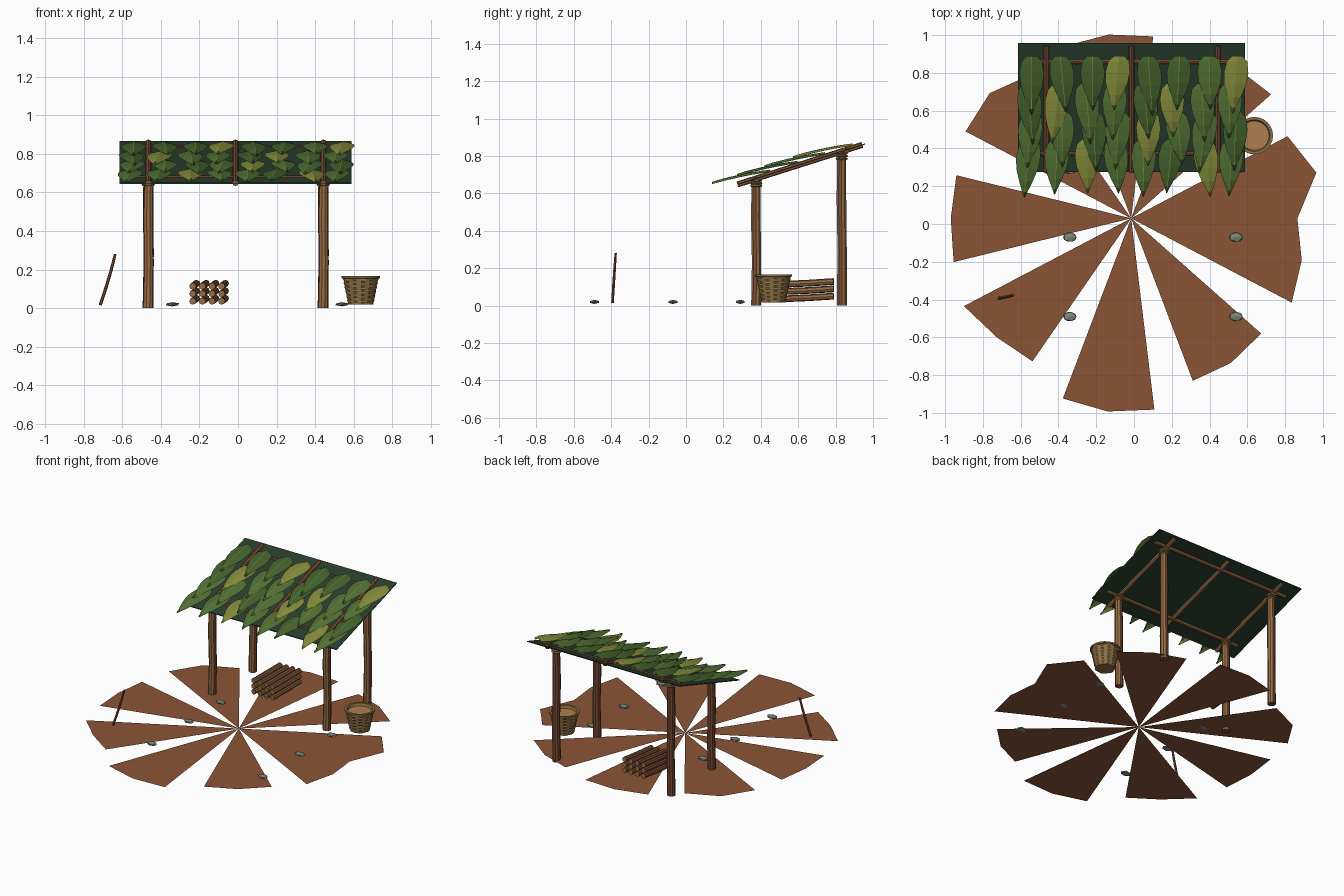
import bpy, bmesh, math, random
from mathutils import Vector

random.seed(4)
if "Cube" in bpy.data.objects:
    bpy.data.objects.remove(bpy.data.objects["Cube"])


def material(name, *rgb):
    m = bpy.data.materials.new(name)
    m.use_nodes = True
    m.diffuse_color = (*rgb, 1)
    m.node_tree.nodes["Principled BSDF"].inputs["Base Color"].default_value = (*rgb, 1)
    return m


EARTH = material("red earth", .26, .09, .036)
BARK = material("red brown bark", .20, .072, .034)
GOLD = material("golden wood", .31, .155, .058)
WICKER = material("wicker", .27, .165, .06)
GRAIN = material("basket contents", .42, .21, .075)
DARK = material("dark thatch", .022, .048, .026)
LEAF_A = material("deep leaf green", .056, .125, .026)
LEAF_B = material("leaf green", .082, .17, .035)
LEAF_C = material("yellow leaf green", .24, .27, .045)
STONE = material("grey stone", .2, .24, .19)


def finish(name, bm, *mats):
    me = bpy.data.meshes.new(name)
    bm.normal_update()
    bm.to_mesh(me)
    bm.free()
    for m in mats:
        me.materials.append(m)
    ob = bpy.data.objects.new(name, me)
    bpy.context.collection.objects.link(ob)
    return ob


def tube(bm, points, radii, sides=8):
    """Loft round rings along a path and cap both ends."""
    pts = [Vector(p) for p in points]
    rings = []
    for i, p in enumerate(pts):
        d = pts[min(i + 1, len(pts) - 1)] - pts[max(i - 1, 0)]
        q = Vector((0, 0, 1)).rotation_difference(d.normalized())
        r = radii[i] if isinstance(radii, (list, tuple)) else radii
        rings.append([bm.verts.new(p + q @ Vector((r * math.cos(a), r * math.sin(a), 0)))
                      for a in (math.tau * k / sides for k in range(sides))])
    for a, b in zip(rings, rings[1:]):
        for k in range(sides):
            n = (k + 1) % sides
            bm.faces.new((a[k], a[n], b[n], b[k]))
    bm.faces.new(rings[0][::-1])
    bm.faces.new(rings[-1])


def roof_z(y):
    return .648 + (y - .275) * .317


# Ground: flat earth wedges fanned round a centre
bm = bmesh.new()
CX, CY, STEP = -.015, .03, math.tau / 26
wedges = {-2: (.96, .93, .88, 1.01, .935), 3: (.99, .973, .94), 6: (.97, .98, .977),
          9: (.927, 1.0, .99), 12: (.953, .955, .968), 15: (1.0, .95, .92),
          18: (1.02, 1.03, 1.02), 21: (.92, .93, .92)}
for start, radii in wedges.items():
    rim = [bm.verts.new((CX + r * math.cos((start + i) * STEP),
                         CY + r * math.sin((start + i) * STEP), .016))
           for i, r in enumerate(radii)]
    centre = bm.verts.new((CX, CY, .016))
    for a, b in zip(rim, rim[1:]):
        bm.faces.new((centre, a, b))
finish("ground_wedges", bm, EARTH)

# Posts with lashings at the top
for row, y in (("front", .375), ("back", .833)):
    for side, x in (("right", -.465), ("left", .443)):
        top = roof_z(y) - .005
        bm = bmesh.new()
        tube(bm, [(x - .002, y, 0), (x + .002, y + .002, top * .35),
                  (x - .001, y - .002, top * .7), (x + .003, y, top)],
             [.028, .026, .027, .025], 10)
        bm.normal_update()
        for f in bm.faces:
            if f.normal.y < -.75 or f.normal.x + f.normal.y > 1.05:
                f.material_index = 1
        finish(f"{row}_{side}_post", bm, BARK, GOLD)
        bm = bmesh.new()
        for k in range(3):
            z = top - .04 + k * .014
            tube(bm, [(x, y, z), (x, y, z + .006), (x, y, z + .012)], [.029, .035, .029], 10)
        finish(f"{row}_{side}_lashing", bm, WICKER)

# Roof poles: three rafters and two purlins
bm = bmesh.new()
for x in (-.465, -.013, .443):
    tube(bm, [(x, y, roof_z(y)) for y in (.275, .6, .943)], .016)
for y in (.375, .86):
    tube(bm, [(x, y, roof_z(y) - .004) for x in (-.56, 0, .54)], .014)
bm.normal_update()
for f in bm.faces:
    f.material_index = int(f.normal.z < -.3)
finish("roof_poles", bm, BARK, GOLD)

# Roof backing sheet
bm = bmesh.new()
bmesh.ops.create_cube(bm, size=1)
for v in bm.verts:
    y = .275 if v.co.y < 0 else .958
    v.co = (-.615 if v.co.x < 0 else .588, y, roof_z(y) + v.co.z * .006)
finish("roof_sheet", bm, DARK)

# Leaf shingles: folded blades with a thin pale midrib
SHAPE = [(0, .026), (.1, .055), (.3, .065), (.5, .058), (.72, .036), (.9, .013), (1, .002)]


def leaf(bm, x, y, length, yaw, mat):
    rows = []
    for t, w in SHAPE:
        cy = y - t * length
        cx = x + yaw * t * length
        z = roof_z(cy) + .018 + .055 * t - .022 * t * t
        rib = min(.0015, w * .4)
        rows.append([bm.verts.new((cx + s, cy, z + h))
                     for s, h in ((-w, -.006), (-rib, .006), (rib, .006), (w, -.006))])
    for a, b in zip(rows, rows[1:]):
        for k in range(3):
            f = bm.faces.new((a[k], b[k], b[k + 1], a[k + 1]))
            f.material_index = 2 if k == 1 else mat


bm = bmesh.new()
yellow = {(0, 3), (0, 7), (1, 1), (1, 5), (2, 4), (3, 2), (3, 6)}
for r in range(4):
    for c in range(8):
        x = (-.535 if r % 2 == 0 else -.56) + c * .154 + random.uniform(-.012, .012)
        mat = 2 if (r, c) in yellow else random.choice((0, 1, 1))
        leaf(bm, x, .89 - .147 * r, .30 + random.uniform(-.02, .025),
             random.uniform(-.12, .12), mat)
finish("roof_leaves", bm, LEAF_A, LEAF_B, LEAF_C)

# Firewood stack
bm = bmesh.new()
for row in range(3):
    for col in range(4):
        x, z = -.235 + col * .05, .036 + row * .039
        tube(bm, [(x, .51, z), (x + .009, .65, z + .006), (x + .02, .79, z + .015)], .018)
bm.normal_update()
for f in bm.faces:
    f.material_index = int(abs(f.normal.y) > .8 or f.normal.x + f.normal.y > .75)
finish("firewood", bm, BARK, GOLD)

# Woven basket: rings whose segments alternate in and out
bm = bmesh.new()
BX, BY, SIDES, RINGS = .637, .468, 24, 12
profile = [(.064 + .027 * i / RINGS, .018 + .135 * i / RINGS, .0025) for i in range(RINGS + 1)]
profile += [(.099, .156, 0), (.099, .167, 0), (.084, .167, 0), (.078, .148, 0)]
rings = []
for i, (r, z, bump) in enumerate(profile):
    ring = []
    for k in range(SIDES):
        a, q = math.tau * k / SIDES, r + bump * (-1) ** (i + k // 2)
        ring.append(bm.verts.new((BX + q * math.cos(a), BY + q * math.sin(a), z)))
    rings.append(ring)
for a, b in zip(rings, rings[1:]):
    for k in range(SIDES):
        n = (k + 1) % SIDES
        bm.faces.new((a[k], a[n], b[n], b[k]))
bm.faces.new(rings[0][::-1])
bm.faces.new(rings[-1]).material_index = 1
finish("basket", bm, WICKER, GRAIN)

# Leaning stick
bm = bmesh.new()
tube(bm, [(-.715, -.393, .016), (-.687, -.388, .10), (-.66, -.382, .19), (-.637, -.376, .28)],
     [.008, .0085, .008, .007], 6)
finish("leaning_stick", bm, BARK)

# Flat stones in a grid
bm = bmesh.new()
for x in (-.34, .54):
    for y in (-.49, -.07, .29):
        made = bmesh.ops.create_icosphere(bm, subdivisions=1, radius=1)
        for v in made["verts"]:
            v.co = (x + v.co.x * .04, y + v.co.y * .028, .02 + v.co.z * .011)
finish("stones", bm, STONE)
